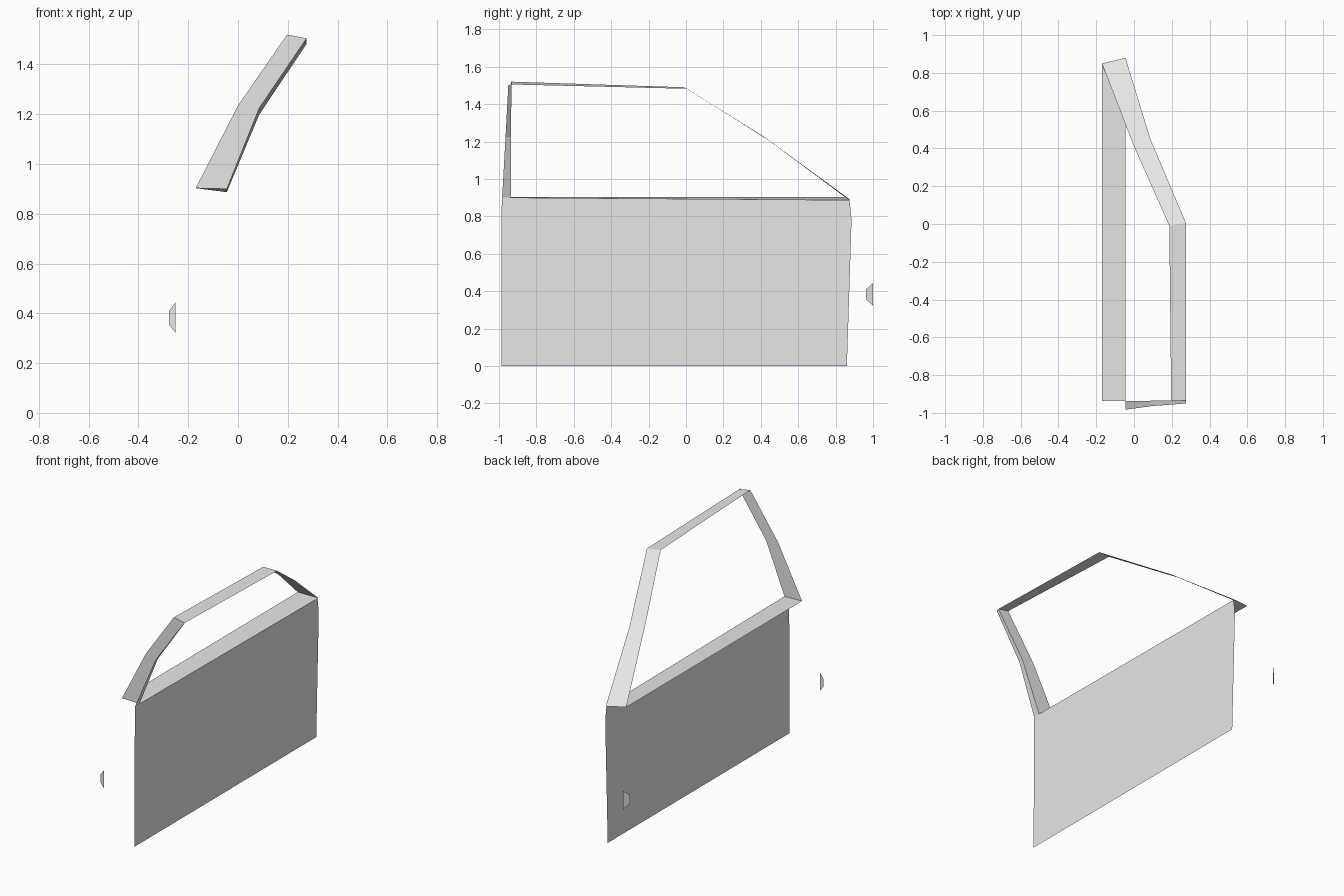
import bpy

cube = bpy.data.objects.get("Cube")
if cube:
    bpy.data.objects.remove(cube, do_unlink=True)

# One plain grey for the whole door
grey = bpy.data.materials.new("light_grey")
grey.use_nodes = True
COLOUR = (0.8, 0.8, 0.8, 1.0)
grey.diffuse_color = COLOUR
for node in grey.node_tree.nodes:
    if node.type == 'BSDF_PRINCIPLED':
        node.inputs["Base Color"].default_value = COLOUR


def make(name, verts, faces):
    mesh = bpy.data.meshes.new(name)
    mesh.from_pydata(verts, [], faces)
    mesh.materials.append(grey)
    obj = bpy.data.objects.new(name, mesh)
    bpy.context.scene.collection.objects.link(obj)
    return obj


def ribbon(name, rows):
    """Skin a strip of quads across rows of equal length."""
    n = len(rows[0])
    faces = [(r * n + c, r * n + c + 1, (r + 1) * n + c + 1, (r + 1) * n + c)
             for r in range(len(rows) - 1) for c in range(n - 1)]
    return make(name, [p for row in rows for p in row], faces)


# Shared corners of the window frame: inner edge, outer edge
front_low = [(-0.17, 0.85, 0.903), (-0.045, 0.88, 0.887)]
front_mid = [(0.0, 0.41, 1.23), (0.085, 0.455, 1.198)]
front_top = [(0.187, -0.01, 1.49), (0.275, 0.005, 1.482)]
rear_low = [(-0.17, -0.937, 0.903), (-0.045, -0.937, 0.90)]
rear_mid = [(0.0, -0.937, 1.235), (0.085, -0.936, 1.225)]
rear_top = [(0.197, -0.935, 1.52), (0.275, -0.933, 1.505)]

# Outer skin: flat sheet with a slightly bulged front edge
PANEL_X = -0.045
outline = [(-0.987, 0.0), (0.86, 0.0), (0.885, 0.78), (0.88, 0.835),
           (0.873, 0.887), (-0.937, 0.90), (-0.985, 0.90)]
make("door_panel", [(PANEL_X, y, z) for y, z in outline],
     [tuple(range(len(outline)))])

# Window frame strips
ribbon("window_ledge", [rear_low, front_low])
ribbon("front_pillar", [front_low, front_mid, front_top])
ribbon("roof_rail", [front_top, rear_top])

# Rear pillar has an L section with a narrow outer lip
lip = [(-0.045, -0.983, 0.90), (0.085, -0.965, 1.222), (0.275, -0.95, 1.502)]
ribbon("rear_pillar", [row + [edge] for row, edge
                       in zip((rear_low, rear_mid, rear_top), lip)])

# Small tapered tabs standing off the door, one at each end
for name, y_tall, y_short in (("front_tab", 1.0, 0.963), ("rear_tab", -1.0, -1.0)):
    ribbon(name, [[(-0.252, y_tall, 0.323), (-0.277, y_short, 0.355)],
                  [(-0.252, y_tall, 0.443), (-0.277, y_short, 0.41)]])
